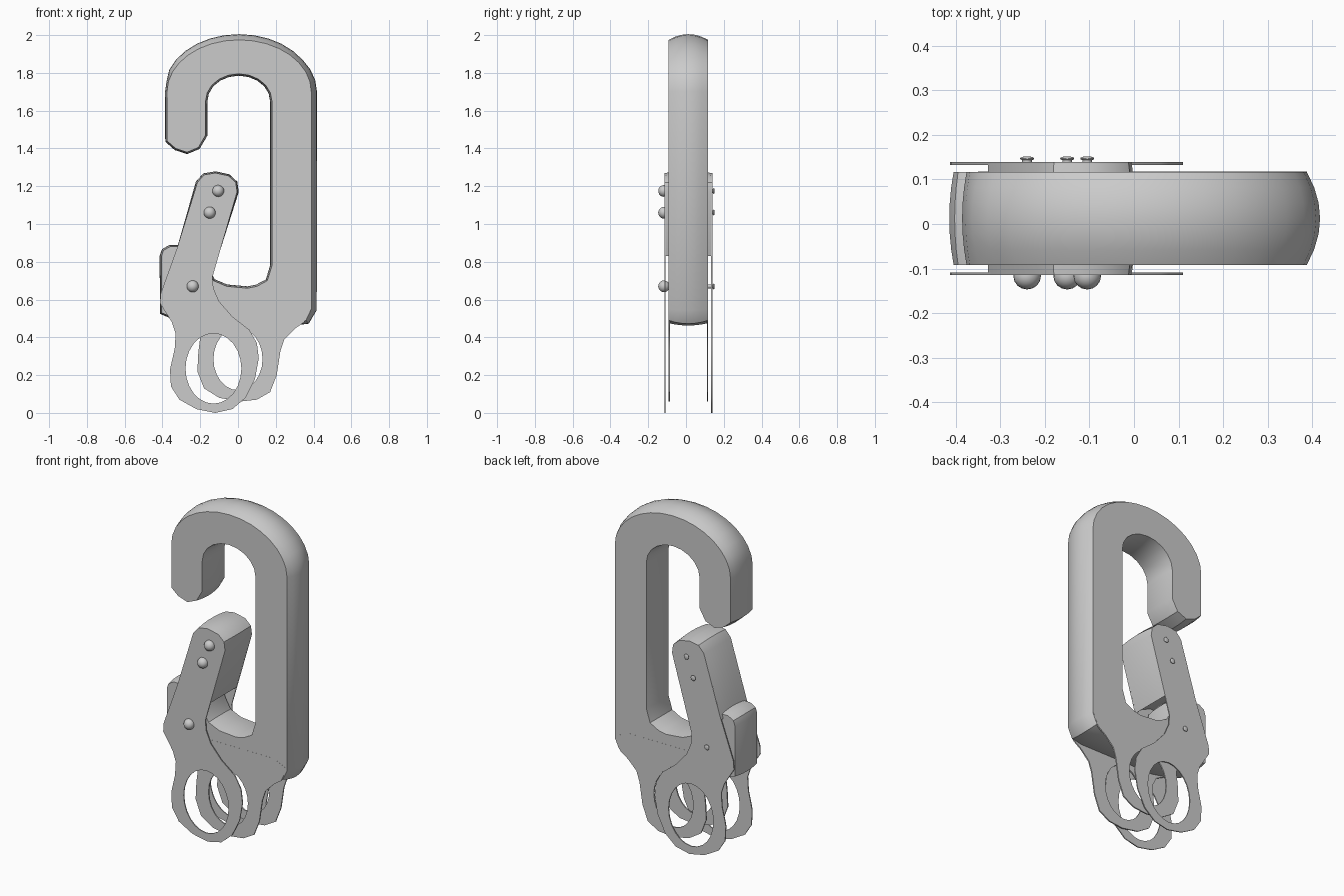
import bpy, bmesh, math
from mathutils import Vector

if "Cube" in bpy.data.objects:
    bpy.data.objects.remove(bpy.data.objects["Cube"])

BODY_Y = (-0.092, 0.117)    # front and back faces of the hook
GATE_Y = (-0.115, 0.139)    # front and back faces of the gate


def finish(bm, name):
    bmesh.ops.recalc_face_normals(bm, faces=bm.faces)
    me = bpy.data.meshes.new(name)
    bm.to_mesh(me)
    bm.free()
    ob = bpy.data.objects.new(name, me)
    bpy.context.collection.objects.link(ob)
    bpy.ops.object.select_all(action='DESELECT')
    ob.select_set(True)
    bpy.context.view_layer.objects.active = ob
    bpy.ops.object.shade_smooth_by_angle(angle=math.radians(32))
    return ob


def arc(cx, cz, rx, rz, a0, a1, n):
    out = []
    for i in range(n + 1):
        a = math.radians(a0 + (a1 - a0) * i / n)
        out.append((cx + rx * math.cos(a), cz + rz * math.sin(a)))
    return out


def crowned_solid(name, pts, y0, y1, bulge, layers=6):
    """Extrude an outline along y; its sides swell outward by bulge(normal, point)."""
    pts = [Vector(p) for p in pts]
    n = len(pts)
    area = sum(pts[i - 1].cross(pts[i]) for i in range(n))
    sign = 1 if area > 0 else -1
    normals = []
    for i in range(n):
        a = (pts[i] - pts[i - 1]).normalized()
        b = (pts[(i + 1) % n] - pts[i]).normalized()
        t = (a + b).normalized()
        normals.append(Vector((t.y, -t.x)) * sign)
    bm = bmesh.new()
    rings = []
    for k in range(layers + 1):
        u = k / layers
        w = 1 - (2 * u - 1) ** 2
        ring = []
        for p, nr in zip(pts, normals):
            q = p + nr * bulge(nr, p) * w
            ring.append(bm.verts.new((q.x, y0 + (y1 - y0) * u, q.y)))
        rings.append(ring)
    for r, s in zip(rings, rings[1:]):
        for i in range(n):
            bm.faces.new((r[i - 1], r[i], s[i], s[i - 1]))
    bm.faces.new(rings[0])
    bm.faces.new(rings[-1])
    return finish(bm, name)


def plate(name, outline, hole, y0, y1):
    """Thin flat plate with one hole."""
    bm = bmesh.new()
    for loop in (outline, hole):
        vs = [bm.verts.new((x, y0, z)) for x, z in loop]
        for i in range(len(vs)):
            bm.edges.new((vs[i - 1], vs[i]))
    bmesh.ops.triangle_fill(bm, use_beauty=True, edges=bm.edges[:], normal=(0, -1, 0))
    ext = bmesh.ops.extrude_face_region(bm, geom=bm.faces[:], use_keep_orig=True)
    for v in ext['geom']:
        if isinstance(v, bmesh.types.BMVert):
            v.co.y = y1
    return finish(bm, name)


# hook body: right arm, top arch, left tip, floor and the stub that carries the gate
hook = [(0.30, 0.475), (0.36, 0.49), (0.388, 0.55)]
hook += arc(0.006, 1.70, 0.382, 0.275, 0, 180, 16)
hook += [(-0.376, 1.44), (-0.33, 1.40), (-0.27, 1.38), (-0.21, 1.405), (-0.172, 1.47)]
hook += arc(0.004, 1.65, 0.176, 0.145, 180, 0, 10)
hook += [(0.18, 0.78), (0.155, 0.70), (0.10, 0.67), (0.05, 0.66), (-0.06, 0.67),
         (-0.13, 0.70), (-0.165, 0.76), (-0.18, 0.84), (-0.22, 0.88), (-0.36, 0.88),
         (-0.395, 0.86), (-0.405, 0.83), (-0.405, 0.53), (-0.33, 0.50), (-0.20, 0.475)]
crowned_solid("hook_body", hook, *BODY_Y,
              lambda nr, p: 0.01 + 0.02 * (max(0, nr.x, nr.y) if p.x > 0.2 or p.y > 1.8 else 0))

# pair of ring plates flush with the hook faces
lower_ring = [(0.388, 0.56), (0.35, 0.48), (0.30, 0.445), (0.245, 0.39), (0.225, 0.33),
              (0.205, 0.20), (0.17, 0.11), (0.10, 0.07), (0.01, 0.06), (-0.10, 0.08),
              (-0.18, 0.13), (-0.215, 0.22), (-0.21, 0.32), (-0.20, 0.40), (-0.23, 0.46),
              (-0.33, 0.51), (-0.35, 0.60), (0.30, 0.60)]
lower_hole = arc(0.0, 0.285, 0.13, 0.165, 0, 345, 23)

# pair of gate plates with their own ring
gate_top = [(-0.005, 1.17), (-0.012, 1.22), (-0.05, 1.255), (-0.12, 1.27), (-0.18, 1.26),
            (-0.215, 1.22)]
gate_outline = gate_top + [
    (-0.32, 0.88), (-0.41, 0.63), (-0.413, 0.58), (-0.35, 0.48), (-0.33, 0.42),
    (-0.335, 0.34), (-0.36, 0.23), (-0.355, 0.14), (-0.31, 0.07), (-0.22, 0.02),
    (-0.12, 0.0), (-0.03, 0.02), (0.04, 0.08), (0.09, 0.18), (0.11, 0.29), (0.10, 0.37),
    (0.06, 0.44), (-0.03, 0.51), (-0.10, 0.59), (-0.13, 0.66), (-0.135, 0.72)]
gate_hole = arc(-0.13, 0.235, 0.148, 0.186, 0, 345, 23)

for side, by, gy, inward in (("front", BODY_Y[0], GATE_Y[0], 1),
                             ("back", BODY_Y[1], GATE_Y[1], -1)):
    out = by - 0.0005 * inward
    plate(side + "_hook_ring", lower_ring, lower_hole, out, by + 0.007 * inward)
    plate(side + "_gate_plate", gate_outline, gate_hole, gy, gy + 0.006 * inward)

# solid upper part of the gate, arched underneath to clear the stub
gate_block = gate_top + [(-0.328, 0.855), (-0.28, 0.89), (-0.21, 0.895), (-0.15, 0.87),
                         (-0.104, 0.83)]
crowned_solid("gate_block", gate_block, GATE_Y[0] + 0.003, GATE_Y[1] - 0.003,
              lambda nr, p: 0.009 if nr.y > -0.5 else 0)


def ball(name, x, y, z, r, ry):
    bm = bmesh.new()
    bmesh.ops.create_uvsphere(bm, u_segments=16, v_segments=10, radius=1)
    for v in bm.verts:
        v.co = Vector((x + v.co.x * r, y + v.co.y * ry, z + v.co.z * r))
    finish(bm, name)


# rivets: big domes in front, pins through the gate, small flat heads behind
for i, (x, z) in enumerate([(-0.105, 1.175), (-0.15, 1.06), (-0.24, 0.67)], 1):
    ball(f"rivet_dome_{i}", x, -0.117, z, 0.031, 0.030)
    ball(f"rivet_head_{i}", x, 0.147, z, 0.016, 0.005)
    pin = [p for p in arc(x, z, 0.011, 0.011, 0, 330, 11)]
    crowned_solid(f"rivet_pin_{i}", pin, -0.12, 0.147, lambda nr, p: 0, 1)
